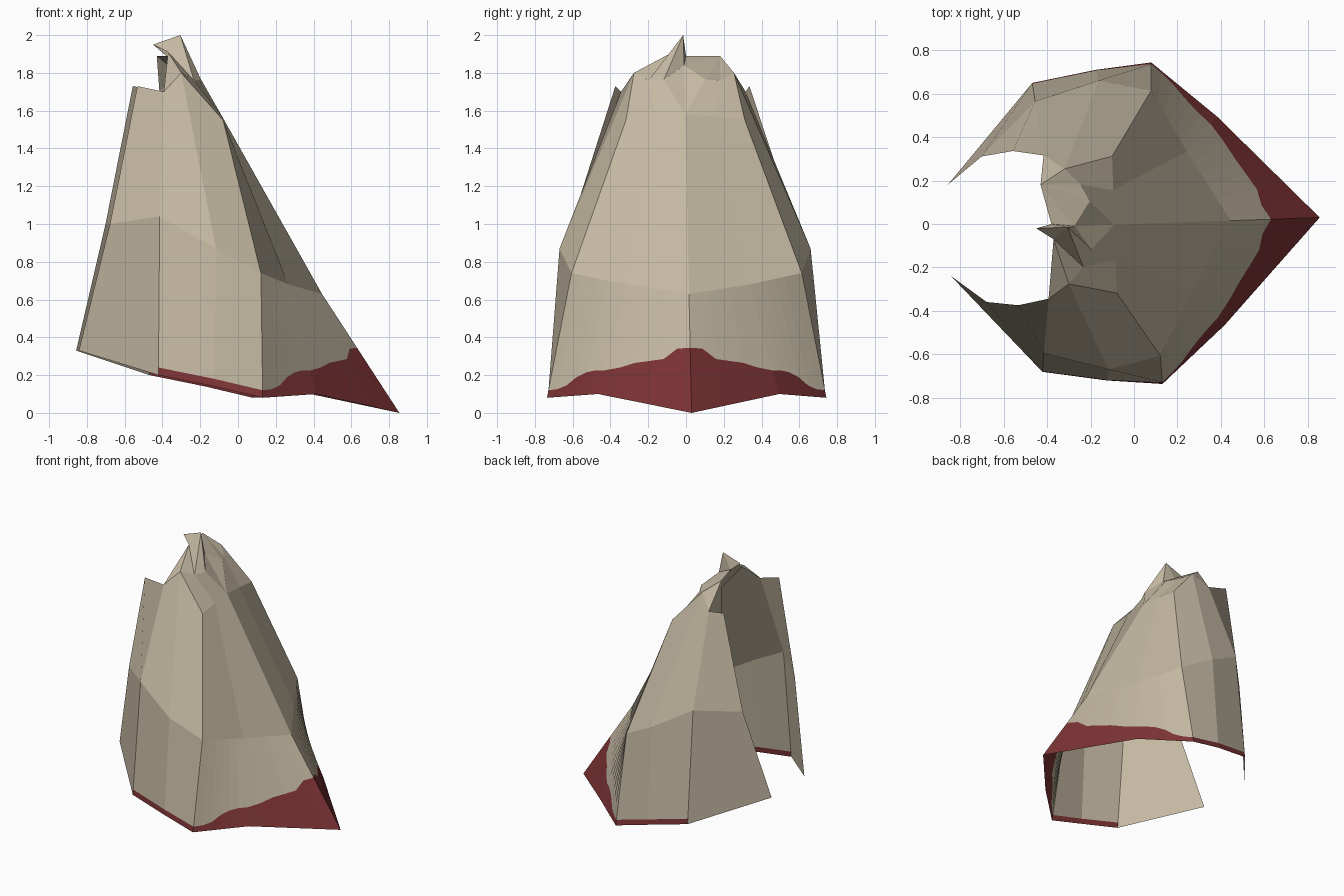
import bpy, bmesh, math
from mathutils import Vector as V

if "Cube" in bpy.data.objects:
    bpy.data.objects.remove(bpy.data.objects["Cube"])


def material(name, rgb):
    m = bpy.data.materials.new(name)
    m.diffuse_color = (*rgb, 1)
    m.use_nodes = True
    m.node_tree.nodes["Principled BSDF"].inputs["Base Color"].default_value = m.diffuse_color
    return m


cloth = material("beige cloth", (0.55, 0.48, 0.36))
trim = material("dark red hem", (0.21, 0.034, 0.036))


def finish(bm, name):
    bmesh.ops.remove_doubles(bm, verts=bm.verts, dist=0.0005)
    bmesh.ops.recalc_face_normals(bm, faces=bm.faces)
    me = bpy.data.meshes.new(name)
    bm.to_mesh(me)
    bm.free()
    ob = bpy.data.objects.new(name, me)
    bpy.context.collection.objects.link(ob)
    me.materials.append(cloth)
    me.materials.append(trim)
    return ob


def face(bm, pts, mat=0):
    f = bm.faces.new([bm.verts.new(p) for p in pts])
    f.material_index = mat


# Half cloak: rings run from the middle of the back round to the open edge
hem = [V(p) for p in [(.855, 0, 0), (.4, .48, .1), (.105, .74, .08),
                      (-.15, .715, .14), (-.445, .665, .2), (-.85, .21, .33)]]
mid = [V(p) for p in [(.445, 0, .63), (.255, .325, .68), (.1, .61, .74),
                      (-.14, .665, .87), (-.435, .58, 1.04), (-.69, .335, 1.0)]]
top = [V(p) for p in [(-.09, 0, 1.58), (-.09, .16, 1.57), (-.09, .315, 1.55),
                      (-.31, .265, 1.8), (-.405, .33, 1.7), (-.545, .355, 1.73)]]
# Heights of the ragged red edge across each panel
ragged = [[.345, .34, .285, .275, .265, .24, .225],
          [.225, .225, .215, .19, .145, .125, .12],
          [.12, .18], [.18, .24]]

bm = bmesh.new()
for i in range(5):
    # upper panel
    face(bm, [mid[i], mid[i + 1], top[i + 1], top[i]])
    if i == 4:
        face(bm, [hem[4], hem[5], mid[5], mid[4]])
        continue
    # lower panel in strips, each split into red hem and cloth
    zs = ragged[i]
    n = len(zs) - 1
    cols = []
    for k, z in enumerate(zs):
        lo = hem[i].lerp(hem[i + 1], k / n)
        hi = mid[i].lerp(mid[i + 1], k / n)
        cols.append((lo, lo.lerp(hi, (z - lo.z) / (hi.z - lo.z)), hi))
    for a, b in zip(cols, cols[1:]):
        face(bm, [a[0], b[0], b[1], a[1]], 1)
        face(bm, [a[1], b[1], b[2], a[2]])

# Neck band above the shoulders
n0, n1, n2 = (-.275, 0, 1.84), (-.2, .11, 1.765), (-.24, .19, 1.76)
face(bm, [top[0], n1, n0])
face(bm, [top[0], top[1], n2, n1])
face(bm, [top[1], top[2], top[3], n2])
cloak = finish(bm, "cloak")
mirror = cloak.modifiers.new("mirror", "MIRROR")
mirror.use_axis = (False, True, False)
cloak.rotation_euler.z = math.radians(2)

# Crumpled collar with a raised peak
P = dict(A=(-.416, .316, 1.7), B=(-.319, .254, 1.8), C=(-.43, .18, 1.89),
         D=(-.246, .182, 1.76), E=(-.204, .103, 1.765), F=(-.275, -.01, 1.84),
         G=(-.38, .0, 1.89), H=(-.305, -.015, 2.0), I=(-.45, -.02, 1.95),
         J=(-.196, -.117, 1.765), K=(-.233, -.198, 1.76),
         L=(-.3, -.276, 1.8), M=(-.37, -.07, 1.91), N=(-.393, -.344, 1.7))
bm = bmesh.new()
for loop in ["ABC", "BDC", "DEC", "EFC", "FGC", "FHG", "JHF", "JKH",
             "KMH", "KLM", "MIH", "HIG", "LNM"]:
    face(bm, [P[c] for c in loop])
finish(bm, "collar")
